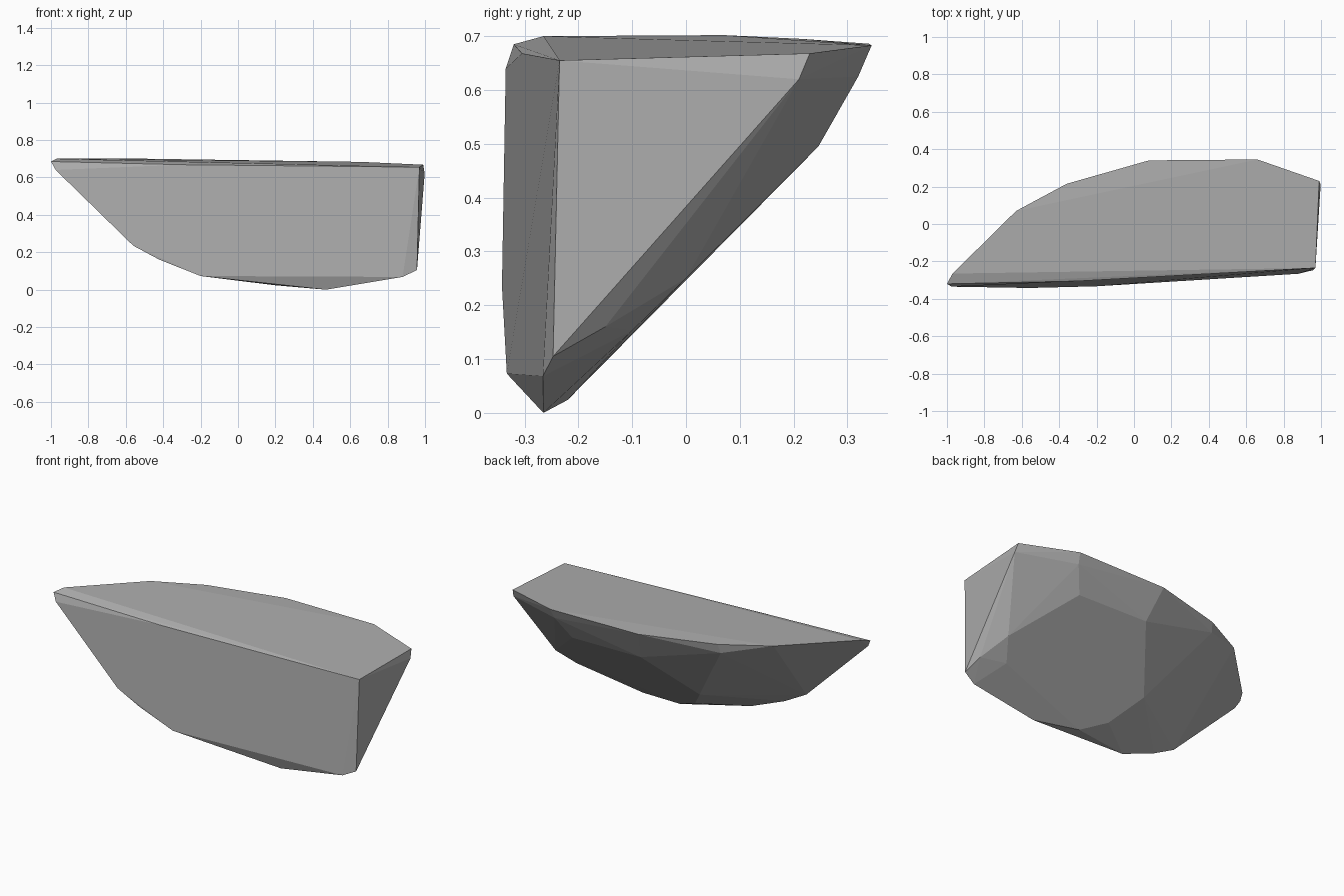
import bpy, bmesh

if "Cube" in bpy.data.objects:
    bpy.data.objects.remove(bpy.data.objects["Cube"])

# Faceted stone shard: convex hull of its corner points
top_rim = [(-1, -.32, .685), (-.97, -.265, .70), (-.63, .07, .702), (-.36, .215, .695),
           (.08, .34, .686), (.66, .345, .683), (.99, .23, .668), (.97, -.235, .655),
           (-.3, -.305, .668)]
front_edge = [(-.975, -.335, .64), (-.56, -.342, .235), (-.42, -.337, .16),
              (-.2, -.333, .073), (.88, -.266, .068), (.957, -.247, .105)]
under_rim = [(.65, .32, .625), (.998, .21, .62), (-.37, .2, .64)]
underside = [(.583, .246, .495), (.127, .25, .502), (-.081, -.015, .232),
             (.047, -.153, .092), (.193, -.22, .024), (.47, -.265, 0),
             (.795, -.1, .153), (.866, 0, .25), (.935, -.15, .16)]

bm = bmesh.new()
for p in top_rim + front_edge + under_rim + underside:
    bm.verts.new(p)
hull = bmesh.ops.convex_hull(bm, input=bm.verts)
loose = [v for v in bm.verts if not v.link_faces]
bmesh.ops.delete(bm, geom=loose, context='VERTS')
# Merge nearly flat triangles into larger facets
bmesh.ops.dissolve_limit(bm, angle_limit=.03, verts=bm.verts, edges=bm.edges)
bmesh.ops.recalc_face_normals(bm, faces=bm.faces)

mesh = bpy.data.meshes.new("stone_shard")
bm.to_mesh(mesh)
bm.free()
stone = bpy.data.materials.new("grey stone")
stone.diffuse_color = (.42, .42, .42, 1)
stone.use_nodes = True
stone.node_tree.nodes["Principled BSDF"].inputs["Base Color"].default_value = stone.diffuse_color
mesh.materials.append(stone)
bpy.context.collection.objects.link(bpy.data.objects.new("stone_shard", mesh))
